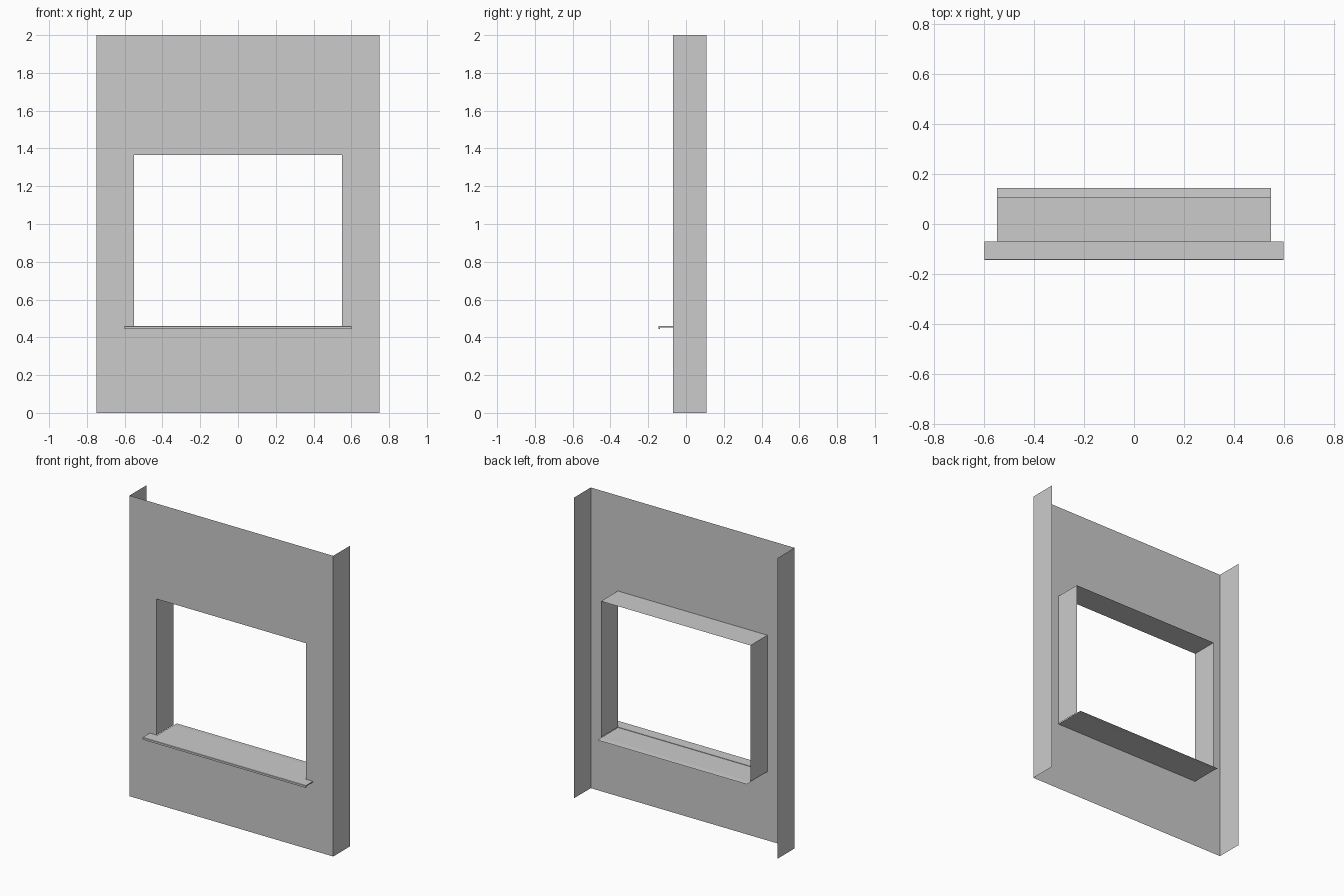
import bpy

if "Cube" in bpy.data.objects:
    bpy.data.objects.remove(bpy.data.objects["Cube"])

W, H = 0.75, 2.0            # panel half width, height
HX, Z0, Z1 = 0.55, 0.46, 1.365   # opening
YF, YB = -0.07, 0.108       # panel front and flange back
SX = 0.60                   # sill overhang half width


def sheet(name, verts, faces):
    me = bpy.data.meshes.new(name)
    me.from_pydata(verts, [], faces)
    ob = bpy.data.objects.new(name, me)
    bpy.context.collection.objects.link(ob)
    return ob


def extrude_open(name, profile, y0, y1):
    """Open x-z profile swept along y as a thin sheet."""
    n = len(profile)
    verts = [(x, y, z) for y in (y0, y1) for x, z in profile]
    return sheet(name, verts, [(i, i + 1, n + i + 1, n + i) for i in range(n - 1)])


def rect(x, z0, z1):
    return [(-x, YF, z0), (x, YF, z0), (x, YF, z1), (-x, YF, z1)]


# Front panel with window opening
sheet("wall_panel", rect(W, 0, H) + rect(HX, Z0, Z1),
      [(i, (i + 1) % 4, 4 + (i + 1) % 4, 4 + i) for i in range(4)])

# Side flanges folded backwards
for side, s in (("left", -1), ("right", 1)):
    extrude_open(side + "_flange", [(s * W, 0), (s * W, H)][::s], YF, YB)

# Window reveal: jambs and head
extrude_open("window_reveal", [(-HX, Z0), (-HX, Z1), (HX, Z1), (HX, Z0)], YF, YB)


def sill_strip(name, half, profile, closed=False):
    """y-z profile swept across x, capped when closed."""
    n = len(profile)
    verts = [(x, y, z) for x in (-half, half) for y, z in profile]
    faces = [(i, (i + 1) % n, n + (i + 1) % n, n + i) for i in range(n if closed else n - 1)]
    if closed:
        faces += [tuple(range(n))[::-1], tuple(range(n, 2 * n))]
    return sheet(name, verts, faces)


# Projecting sill with folded drip edge
sill_strip("sill_front", SX, [(YF, 0.460), (-0.143, 0.460), (-0.145, 0.458), (-0.145, 0.445),
                              (-0.138, 0.445), (-0.138, 0.453), (YF, 0.453)], True)

# Sill sheet through the opening
sill_strip("sill_back", HX, [(YF, 0.457), (YB, 0.457), (0.145, 0.455)])
